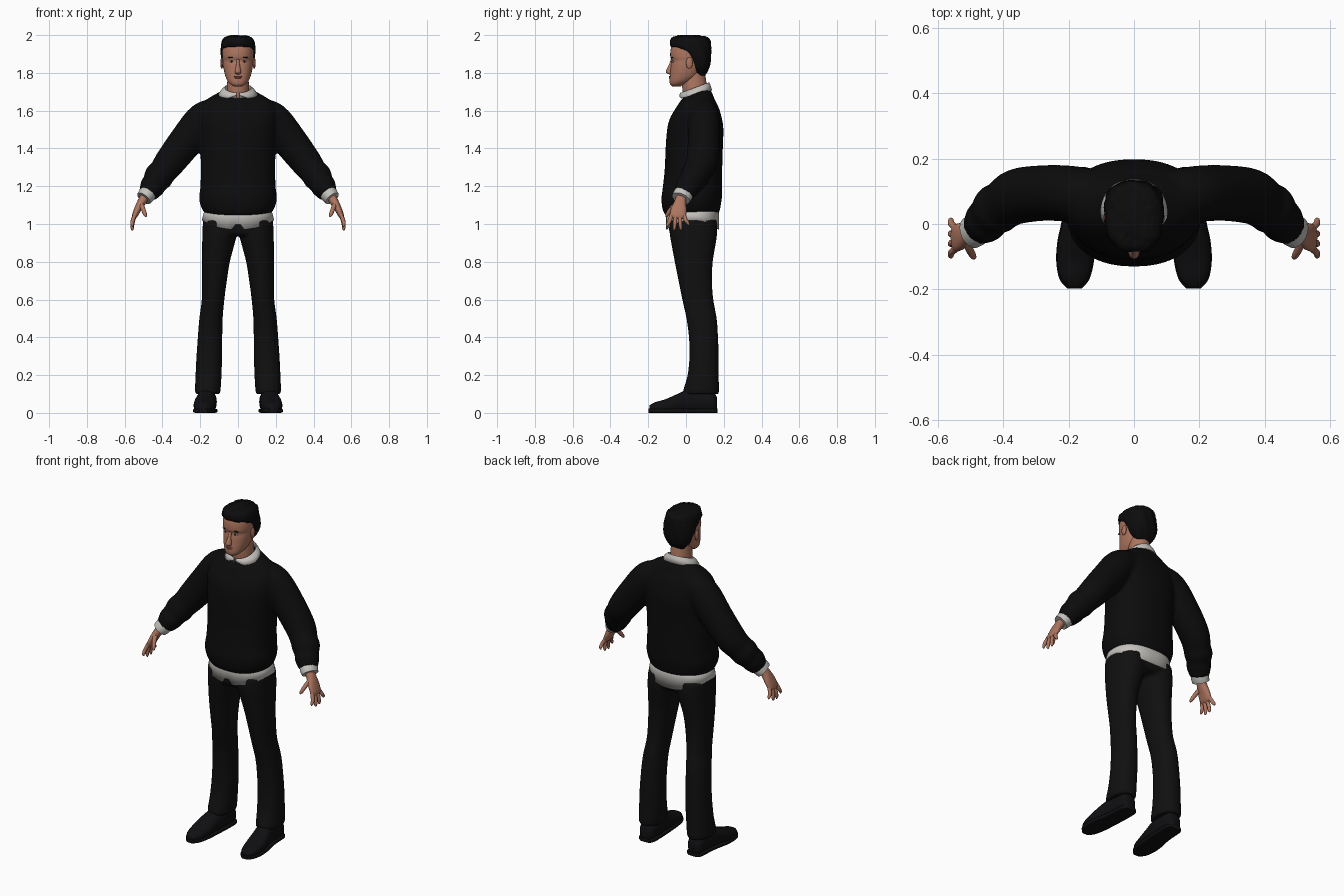
import bpy, bmesh, math, random
from mathutils import Vector, Matrix

random.seed(4)
X, Y, Z = Vector((1, 0, 0)), Vector((0, 1, 0)), Vector((0, 0, 1))


def material(name, r, g, b):
    m = bpy.data.materials.new(name)
    m.diffuse_color = (r, g, b, 1)
    return m


SKIN = material("skin", 0.42, 0.18, 0.115)
LIP = material("lip", 0.30, 0.10, 0.075)
EYE = material("eye white", 0.55, 0.52, 0.50)
HAIR = material("hair black", 0.004, 0.0035, 0.0035)
SHIRT = material("shirt white", 0.56, 0.54, 0.51)
KNIT = material("sweater black", 0.0035, 0.0035, 0.004)
CLOTH = material("trouser black", 0.005, 0.005, 0.005)
LEATHER = material("shoe black", 0.005, 0.005, 0.006)


def spline(keys, steps):
    """Catmull-Rom through tuples of numbers."""
    out = []
    for i in range(len(keys) - 1):
        p0, p1, p2, p3 = (keys[max(0, min(len(keys) - 1, i + k))] for k in (-1, 0, 1, 2))
        for s in range(steps):
            t = s / steps
            out.append([0.5 * (2 * b + (c - a) * t + (2 * a - 5 * b + 4 * c - d) * t * t
                               + (3 * b - a - 3 * c + d) * t ** 3)
                        for a, b, c, d in zip(p0, p1, p2, p3)])
    return out + [list(keys[-1])]


def loft(bm, keys, axes=None, side=1, n=28, steps=4, power=2.0):
    """Closed tube through keys (x, y, z, radius u, radius v)."""
    pts = spline(keys, steps)
    rings = []
    for i, (x, y, z, a, b) in enumerate(pts):
        if axes:
            u, v = axes
        else:
            t = (Vector(pts[min(i + 1, len(pts) - 1)][:3]) - Vector(pts[max(i - 1, 0)][:3])).normalized()
            v = (Y - t * Y.dot(t)).normalized()
            u = v.cross(t)
        ring = []
        for k in range(n):
            w = math.tau * k / n
            c, s = math.cos(w), math.sin(w)
            p = Vector((x, y, z)) + u * (a * math.copysign(abs(c) ** (2 / power), c)) \
                + v * (b * math.copysign(abs(s) ** (2 / power), s))
            ring.append(bm.verts.new((p.x * side, p.y, p.z)))
        rings.append(ring)
    for r, q in zip(rings, rings[1:]):
        for k in range(n):
            bm.faces.new((r[k], r[(k + 1) % n], q[(k + 1) % n], q[k]))
    bm.faces.new(rings[0])
    bm.faces.new(rings[-1])


def levels(rows):
    """Rows (x, z, front y, back y, half width) to horizontal loft keys."""
    return [(x, (f + k) / 2, z, w, (k - f) / 2) for x, z, f, k, w in rows]


def ball(bm, centre, radii, side=1):
    c = Vector((centre[0] * side, centre[1], centre[2]))
    bmesh.ops.create_uvsphere(bm, u_segments=16, v_segments=10, radius=1,
                              matrix=Matrix.Translation(c) @ Matrix.Diagonal((*radii, 1)))


def finish(bm, name, mat, voxel=0, angle=60):
    bmesh.ops.recalc_face_normals(bm, faces=bm.faces)
    me = bpy.data.meshes.new(name)
    bm.to_mesh(me)
    bm.free()
    me.materials.append(mat)
    ob = bpy.data.objects.new(name, me)
    bpy.context.collection.objects.link(ob)
    bpy.ops.object.select_all(action='DESELECT')
    ob.select_set(True)
    bpy.context.view_layer.objects.active = ob
    if voxel:   # fuse overlapping tubes into one soft garment
        m = ob.modifiers.new("fuse", 'REMESH')
        m.mode, m.voxel_size, m.use_smooth_shade = 'VOXEL', voxel, True
        m = ob.modifiers.new("soften", 'SMOOTH')
        m.factor, m.iterations = 0.5, 4
    else:
        bpy.ops.object.shade_smooth_by_angle(angle=math.radians(angle))
    return ob


# Sweater: body and both sleeves
bm = bmesh.new()
loft(bm, levels([(0, 1.045, -.108, .165, .165), (0, 1.07, -.122, .178, .185), (0, 1.10, -.128, .184, .199),
                 (0, 1.14, -.130, .190, .206), (0, 1.20, -.122, .192, .199), (0, 1.30, -.112, .192, .197),
                 (0, 1.40, -.108, .195, .200), (0, 1.50, -.100, .198, .208), (0, 1.56, -.085, .190, .212),
                 (0, 1.62, -.050, .172, .203), (0, 1.66, -.022, .152, .165), (0, 1.69, .015, .140, .115),
                 (0, 1.71, .045, .130, .080)]), (X, Y), n=40, power=2.25)
for s in (1, -1):
    loft(bm, [(.10, .09, 1.60, .070, .070), (.18, .092, 1.555, .093, .085), (.27, .095, 1.445, .091, .085),
              (.355, .085, 1.335, .083, .085), (.40, .058, 1.275, .074, .076), (.42, .045, 1.25, .078, .078),
              (.442, .022, 1.215, .066, .066), (.455, .008, 1.195, .066, .068), (.478, -.012, 1.155, .050, .054)],
         side=s)
finish(bm, "sweater", KNIT, 0.01)

# Trousers: hips and both legs
bm = bmesh.new()
loft(bm, levels([(0, 1.09, -.09, .155, .165), (0, 1.0, -.092, .167, .186), (0, .96, -.088, .163, .183),
                 (0, .94, -.075, .145, .145)]), (X, Y), n=40, power=2.3)
for s in (1, -1):
    loft(bm, levels([(.095, 1.02, -.088, .163, .090), (.097, .95, -.087, .165, .092), (.106, .88, -.075, .155, .084),
                     (.117, .80, -.06, .142, .074), (.125, .70, -.04, .138, .066), (.132, .60, -.02, .145, .060),
                     (.143, .50, .002, .163, .062), (.148, .40, .015, .170, .065), (.152, .30, .018, .173, .068),
                     (.156, .20, .008, .173, .069), (.160, .12, -.015, .176, .068), (.160, .10, -.016, .175, .067)]),
         (X, Y), side=s, power=2.2)
finish(bm, "trousers", CLOTH, 0.01)

# Shirt tail below the sweater, with a notch at the front
bm = bmesh.new()
n, rows = 72, []
for k in range(n):
    w = math.tau * (k + .5) / n
    c, s = math.cos(w), math.sin(w)
    low = 1.02 - .05 * s * s
    if s < 0 and abs(c) < .1:
        low += .05 * (1 - abs(c) / .1)
    px, py = math.copysign(abs(c) ** .87, c), math.copysign(abs(s) ** .87, s)
    rows.append([bm.verts.new((px * r, .035 + py * q, z)) for r, q, z in
                 ((.172, .134, 1.09), (.184, .140, 1.05), (.192, .141, low))])
for k in range(n):
    a, b = rows[k], rows[(k + 1) % n]
    for j in (0, 1):
        bm.faces.new((a[j], b[j], b[j + 1], a[j + 1]))
finish(bm, "shirt_tail", SHIRT).modifiers.new("cloth", 'SOLIDIFY').thickness = 0.005

# Folded collar, open at the front
bm = bmesh.new()
rows = []
for k in range(61):
    w = .1 + (math.tau - .2) * k / 60          # angle from the front
    f = min(w, math.tau - w)
    back = (1 - math.cos(f)) / 2
    top = 1.695 + .055 * back
    low = 1.663 + .045 * back if f > .6 else top - .012 - (top - 1.675) * (f - .1) / .5
    e = min(1, f / .6)
    rows.append([bm.verts.new((math.sin(w) * rx, .048 - math.cos(w) * ry, z)) for rx, ry, z in
                 ((.066, .070, top - .03), (.069, .074, top),
                  (.073 + .014 * e, .078 + .004 * e, (top + low) / 2 + .006),
                  (.078 + .028 * e, .083 + .007 * e, low))])
for a, b in zip(rows, rows[1:]):
    for j in range(3):
        bm.faces.new((a[j], b[j], b[j + 1], a[j + 1]))
finish(bm, "shirt_collar", SHIRT).modifiers.new("cloth", 'SOLIDIFY').thickness = 0.005

# Cuffs
bm = bmesh.new()
for s in (1, -1):
    loft(bm, [(.468, -.004, 1.175, .046, .050), (.485, -.018, 1.152, .046, .052), (.499, -.027, 1.135, .042, .050)],
         side=s)
finish(bm, "shirt_cuffs", SHIRT)

# Hands: palm, four fingers and thumb
bm = bmesh.new()
for s in (1, -1):
    loft(bm, [(.488, -.022, 1.15, .024, .028), (.508, -.030, 1.12, .023, .030), (.530, -.038, 1.08, .019, .041),
              (.546, -.043, 1.045, .015, .042), (.552, -.044, 1.03, .008, .036)], side=s, n=20, power=2.3)
    for y0, y1, tip in ((-.076, -.098, .985), (-.055, -.062, .966), (-.033, -.028, .968), (-.012, .012, .992)):
        ym, zm = (y0 + y1) / 2, (1.045 + tip) / 2
        loft(bm, [(.545, y0, 1.05, .010, .0105), (.558, ym, zm, .0105, .0105), (.560, y1, tip + .01, .008, .008),
                  (.558, y1, tip, .003, .003)], side=s, n=12)
    loft(bm, [(.515, -.045, 1.11, .014, .016), (.503, -.078, 1.08, .012, .012), (.492, -.098, 1.052, .010, .010),
              (.487, -.104, 1.038, .004, .004)], side=s, n=12)
finish(bm, "hands", SKIN)

# Shoes with soles
SHOE = [(.160, .163, .045, .028, .040), (.160, .140, .056, .046, .056), (.162, .06, .060, .049, .060),
        (.168, 0, .060, .052, .060), (.175, -.05, .049, .056, .049), (.180, -.11, .036, .055, .036),
        (.182, -.165, .029, .043, .027), (.182, -.194, .024, .018, .016)]
bm = bmesh.new()
for s in (1, -1):
    loft(bm, SHOE, (X, Z), side=s, power=2.3)
finish(bm, "shoes", LEATHER)
bm = bmesh.new()
for s in (1, -1):
    loft(bm, [(x, y * 1.02, .011, a + .003, .011) for x, y, z, a, b in SHOE], (X, Z), side=s, power=6)
finish(bm, "shoe_soles", LEATHER, angle=40)

# Neck, head, nose and ears
bm = bmesh.new()
loft(bm, levels([(0, 1.62, -.01, .11, .062), (0, 1.70, -.018, .113, .060), (0, 1.75, -.02, .108, .057),
                 (0, 1.80, -.01, .10, .055)]), (X, Y))
loft(bm, levels([(0, 1.728, -.072, -.03, .020), (0, 1.738, -.083, -.01, .038), (0, 1.755, -.087, .03, .054),
                 (0, 1.78, -.086, .065, .066), (0, 1.81, -.083, .085, .074), (0, 1.84, -.080, .10, .079),
                 (0, 1.865, -.076, .11, .081), (0, 1.885, -.083, .115, .083), (0, 1.92, -.082, .118, .083),
                 (0, 1.95, -.072, .11, .077), (0, 1.975, -.04, .08, .05)]), (X, Y), n=36, power=2.2)
loft(bm, [(0, -.074, 1.872, .008, .006), (0, -.080, 1.84, .010, .012), (0, -.088, 1.808, .016, .019),
          (0, -.086, 1.797, .015, .014), (0, -.082, 1.792, .007, .006)], (X, Y), n=16)
for s in (1, -1):
    ball(bm, (.086, .018, 1.852), (.008, .018, .030), s)
finish(bm, "head", SKIN)

# Hair cap with slight tufts
bm = bmesh.new()
loft(bm, levels([(0, 1.785, .06, .100, .045), (0, 1.82, .03, .120, .072), (0, 1.86, .012, .130, .086),
                 (0, 1.90, -.025, .133, .091), (0, 1.93, -.062, .133, .091), (0, 1.945, -.084, .132, .090),
                 (0, 1.975, -.084, .126, .082), (0, 1.99, -.066, .105, .064), (0, 1.997, -.04, .07, .038)]),
     (X, Y), n=48, power=2.3)
for v in bm.verts:
    w = math.atan2(v.co.y - .03, v.co.x)
    k = 1 + .018 * math.sin(11 * w + 40 * v.co.z) + random.uniform(-.008, .008)
    v.co.x *= k
    v.co.y = .03 + (v.co.y - .03) * k
    if v.co.z > 1.97:
        v.co.z = min(2.0, v.co.z + random.uniform(-.003, .004))
finish(bm, "hair", HAIR)

# Face details: brows, eyes, irises and lips
for name, mat, centre, radii in (("eyebrows", HAIR, (.035, -.073, 1.882), (.018, .006, .0035)),
                                 ("eyes", EYE, (.033, -.067, 1.861), (.013, .007, .0055)),
                                 ("irises", HAIR, (.033, -.071, 1.861), (.005, .005, .005))):
    bm = bmesh.new()
    for s in (1, -1):
        ball(bm, centre, radii, s)
    finish(bm, name, mat)
bm = bmesh.new()
ball(bm, (0, -.083, 1.781), (.022, .007, .004))
ball(bm, (0, -.083, 1.774), (.018, .008, .005))
finish(bm, "lips", LIP)
